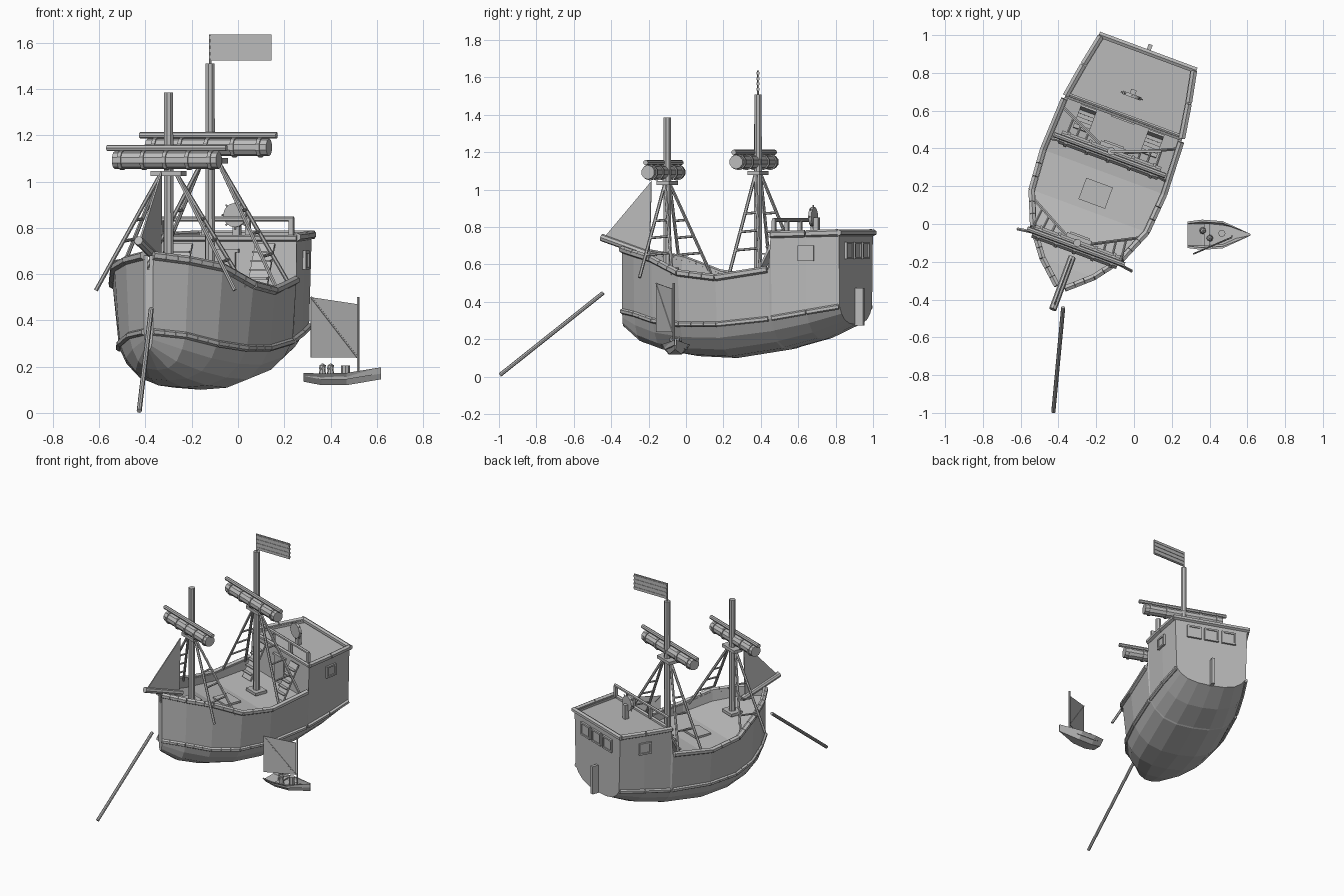
import bpy, bmesh, math
from mathutils import Vector, Matrix

old = bpy.data.objects.get("Cube")
if old:
    bpy.data.objects.remove(old)

grey = bpy.data.materials.new("plain_grey")
grey.use_nodes = True
grey.diffuse_color = (0.5, 0.5, 0.5, 1)
grey.node_tree.nodes["Principled BSDF"].inputs["Base Color"].default_value = (0.5, 0.5, 0.5, 1)

# Ship frame: x across, y from bow to stern, origin at the foremast
SHIP = Matrix.Translation((-0.30, -0.10, 0)) @ Matrix.Rotation(math.radians(-20.3), 4, 'Z')
WORLD = Matrix.Identity(4)


class Part:
    """Collects pieces into one named object."""

    def __init__(self, name, frame=SHIP):
        self.name, self.frame, self.bm = name, frame, bmesh.new()

    def bar(self, p, q, r, sides=8, r2=None):
        p, q = Vector(p), Vector(q)
        d = q - p
        m = Matrix.Translation((p + q) / 2) @ d.to_track_quat('Z', 'Y').to_matrix().to_4x4()
        bmesh.ops.create_cone(self.bm, cap_ends=True, segments=sides, radius1=r,
                              radius2=r if r2 is None else r2, depth=d.length, matrix=m)
        return self

    def box(self, c, size, turn=0, axis='Z'):
        m = Matrix.Translation(c) @ Matrix.Rotation(turn, 4, axis) @ Matrix.Diagonal((*size, 1))
        bmesh.ops.create_cube(self.bm, size=1, matrix=m)
        return self

    def ball(self, c, r):
        bmesh.ops.create_icosphere(self.bm, subdivisions=1, radius=r, matrix=Matrix.Translation(c))
        return self

    def plate(self, pts, thick):
        pts = [Vector(p) for p in pts]
        n = (pts[1] - pts[0]).cross(pts[2] - pts[0]).normalized() * thick / 2
        a = [self.bm.verts.new(p - n) for p in pts]
        b = [self.bm.verts.new(p + n) for p in pts]
        self.bm.faces.new(a)
        self.bm.faces.new(b)
        for i in range(len(a)):
            j = (i + 1) % len(a)
            self.bm.faces.new((a[i], a[j], b[j], b[i]))
        return self

    def loft(self, rings):
        rows = [[self.bm.verts.new(p) for p in ring] for ring in rings]
        n = len(rows[0])
        for a, b in zip(rows, rows[1:]):
            for i in range(n):
                j = (i + 1) % n
                self.bm.faces.new((a[i], a[j], b[j], b[i]))
        self.bm.faces.new(rows[0])
        self.bm.faces.new(rows[-1])
        return self

    def done(self):
        bmesh.ops.recalc_face_normals(self.bm, faces=self.bm.faces)
        me = bpy.data.meshes.new(self.name)
        self.bm.to_mesh(me)
        self.bm.free()
        me.materials.append(grey)
        ob = bpy.data.objects.new(self.name, me)
        ob.matrix_world = self.frame
        bpy.context.collection.objects.link(ob)


# Hull stations: y, rail half width, wale half width, rail z, wale z, keel z, deck z
stations = [
    (-0.25, 0.022, 0.02, 0.68, 0.35, 0.27, 0.62),
    (-0.14, 0.145, 0.13, 0.66, 0.335, 0.185, 0.60),
    (0.00, 0.25, 0.225, 0.63, 0.30, 0.14, 0.56),
    (0.18, 0.325, 0.295, 0.555, 0.28, 0.11, 0.50),
    (0.40, 0.342, 0.318, 0.53, 0.28, 0.10, 0.48),
    (0.70, 0.33, 0.312, 0.575, 0.31, 0.145, 0.51),
    (0.71, 0.328, 0.31, 0.76, 0.312, 0.15, 0.745),
    (0.90, 0.297, 0.285, 0.765, 0.345, 0.20, 0.75),
    (1.075, 0.262, 0.25, 0.77, 0.375, 0.28, 0.755)]
bilge = [(1, 0), (0.88, 0.4), (0.68, 0.75), (0.38, 0.95)]


def section(st):
    y, hw, ww, zr, zw, zk, zd = st
    inner = max(hw - 0.02, 0.005)
    half = [(inner, zd), (inner, zr), (hw, zr)]
    half += [(ww * f, zw + (zk - zw) * g) for f, g in bilge]
    return ([(x, y, z) for x, z in half] + [(0, y, zk)]
            + [(-x, y, z) for x, z in reversed(half)])


Part("hull").loft([section(s) for s in stations]).done()

# Segmented gunwale and wale timbers
gunwale, wale = Part("gunwale"), Part("wale")
for a, b in zip(stations, stations[1:]):
    if b[0] - a[0] < 0.02:
        continue
    for side in (-1, 1):
        for part, w, z, r in ((gunwale, 1, 3, 0.019), (wale, 2, 4, 0.015)):
            p = Vector((side * a[w], a[0], a[z]))
            q = Vector((side * b[w], b[0], b[z]))
            parts = 3 if b[0] < 0.7 else 1
            for k in range(parts):
                part.bar(p.lerp(q, k / parts), p.lerp(q, (k + 0.97) / parts), r, 6)
gunwale.bar((-0.275, 1.075, 0.77), (0.275, 1.075, 0.77), 0.018, 6)
gunwale.bar((-0.33, 0.71, 0.755), (0.33, 0.71, 0.755), 0.014, 6)
gunwale.done()
wale.done()

# Quarterdeck front rail
rail = Part("quarterdeck_rail").bar((-0.31, 0.72, 0.838), (0.31, 0.72, 0.838), 0.011, 6)
for x in (-0.3, -0.1, 0.1, 0.3):
    rail.box((x, 0.72, 0.795), (0.02, 0.02, 0.08))
rail.done()

# Cabin door, ladders and deck hatch
Part("cabin_door").box((0, 0.703, 0.60), (0.10, 0.016, 0.19)).box((0, 0.70, 0.70), (0.13, 0.02, 0.015)).done()
for name, x in (("right_ladder", -0.19), ("left_ladder", 0.19)):
    ladder = Part(name).plate([(x - 0.045, 0.57, 0.5), (x + 0.045, 0.57, 0.5),
                               (x + 0.045, 0.69, 0.73), (x - 0.045, 0.69, 0.73)], 0.012)
    for k in range(1, 6):
        ladder.box((x, 0.56 + 0.02 * k, 0.505 + 0.038 * k), (0.09, 0.025, 0.008))
    ladder.done()
Part("deck_hatch").box((0, 0.28, 0.50), (0.15, 0.12, 0.014)).done()

# Windows: pane with a raised frame
windows = Part("windows")


def window(c, w, h, turn):
    turned = Matrix.Rotation(turn, 3, 'Z')
    windows.box(c, (w, 0.01, h), turn)
    for s in (-1, 1):
        windows.box(Vector(c) + turned @ Vector((s * w / 2, 0, 0)), (0.012, 0.024, h + 0.012), turn)
        windows.box(Vector(c) + Vector((0, 0, s * h / 2)), (w, 0.024, 0.012), turn)


for x in (-0.125, 0, 0.125):
    window((x, 1.077, 0.675), 0.09, 0.08, 0)
for s in (-1, 1):
    window((s * 0.296, 0.9, 0.66), 0.075, 0.07, s * (math.pi / 2 + 0.17))
windows.done()

Part("rudder").box((0, 1.095, 0.375), (0.022, 0.05, 0.2)).done()

# Steering wheel
helm = Part("steering_wheel").box((0, 0.85, 0.80), (0.03, 0.03, 0.1))
helm.bar((0, 0.822, 0.855), (0, 0.84, 0.855), 0.052, 16)
for k in range(4):
    a = k * math.pi / 4
    d = Vector((math.cos(a), 0, math.sin(a))) * 0.062
    c = Vector((0, 0.831, 0.855))
    helm.bar(c - d, c + d, 0.004, 5)
helm.done()


def mast(label, y, base, top, yard_z, yard_half, roll_half, table_z, shrouds):
    """Mast with crosstree, yard, furled sail and rope ladders."""
    Part(label + "_mast").bar((0, y, base), (0, y, top), 0.023, 8, 0.021).box(
        (0, y, base + 0.015), (0.11, 0.09, 0.02)).done()
    Part(label + "_crosstree").box((0, y, table_z), (0.14, 0.07, 0.022)).done()
    yy = y - 0.022
    Part(label + "_yard").bar((-yard_half, yy, yard_z), (yard_half, yy, yard_z), 0.014, 8).done()
    roll, z = Part(label + "_furled_sail"), yard_z - 0.052
    roll.bar((-roll_half, yy, z), (roll_half, yy, z), 0.038, 10)
    for k in range(5):
        x = (k - 2) * roll_half * 0.43
        roll.bar((x - 0.008, yy, z), (x + 0.008, yy, z), 0.044, 10)
    roll.done()
    ropes = Part(label + "_shrouds")
    for side in (-1, 1):
        head = Vector((side * 0.035, y, table_z))
        feet = [Vector((side * fx, fy, fz)) for fx, fy, fz in shrouds]
        for f in feet:
            ropes.bar(head, f, 0.009, 6)
        for k in (0.4, 0.58, 0.76):
            ropes.bar(head.lerp(feet[0], k), head.lerp(feet[1], k), 0.007, 6)
    ropes.done()


mast("fore", 0, 0.56, 1.385, 1.145, 0.275, 0.24, 1.035,
     [(0.32, -0.04, 0.53), (0.30, 0.14, 0.545)])
mast("main", 0.517, 0.49, 1.51, 1.2, 0.315, 0.28, 1.09,
     [(0.32, 0.47, 0.545), (0.315, 0.646, 0.56)])

# Bowsprit and jib
Part("bowsprit").bar((0, -0.375, 0.745), (0, -0.08, 0.645), 0.02, 8).done()
Part("jib_sail").plate([(0, -0.09, 1.045), (0, -0.35, 0.755), (0, -0.10, 0.665)], 0.008).done()

# Striped flag
flag = Part("flag", WORLD).bar((-0.12, 0.385, 1.5), (-0.12, 0.385, 1.636), 0.006, 6)
flag.box((0.012, 0.385, 1.58), (0.265, 0.008, 0.112))
for k in range(4):
    flag.box((0.012, 0.385, 1.538 + 0.028 * k), (0.265, 0.014, 0.013))
flag.done()

# Loose spar ahead of the bow
Part("loose_spar", WORLD).bar((-0.427, -0.995, 0.009), (-0.375, -0.442, 0.449), 0.011, 8).done()

# Dinghy hull: x, half width, rail z, bottom z
rings = []
for x, w, zt, zb in ((0.283, 0.07, 0.173, 0.135), (0.36, 0.08, 0.17, 0.12),
                     (0.47, 0.072, 0.173, 0.12), (0.618, 0.004, 0.197, 0.145)):
    half = [(w * 0.8, zb + 0.025), (w * 0.85, zt), (w, zt), (w * 0.45, zb)]
    rings.append([(x, -0.057 + s * y, z) for s, h in ((1, half), (-1, half[::-1])) for y, z in h])
Part("dinghy_hull", WORLD).loft(rings).done()
Part("dinghy_mast", WORLD).bar((0.52, -0.065, 0.14), (0.52, -0.065, 0.5), 0.006, 6).done()
low, high = (0.515, -0.072), (0.315, -0.158)
Part("dinghy_sail", WORLD).plate([(*high, 0.5), (*low, 0.47), (*low, 0.24), (*high, 0.24)], 0.005).done()
Part("dinghy_sprit", WORLD).bar((*high, 0.5), (*low, 0.24), 0.005, 6).done()

# Dinghy cargo and seats
Part("dinghy_barrel", WORLD).bar((0.465, -0.05, 0.145), (0.465, -0.05, 0.205), 0.019, 8).done()
crew = Part("dinghy_bundles", WORLD)
for x, y in ((0.365, -0.035), (0.4, -0.075)):
    crew.bar((x, y, 0.14), (x, y, 0.19), 0.02, 8, 0.012).ball((x, y, 0.198), 0.017)
crew.done()
Part("dinghy_seat", WORLD).box((0.385, -0.057, 0.158), (0.03, 0.12, 0.008)).done()
